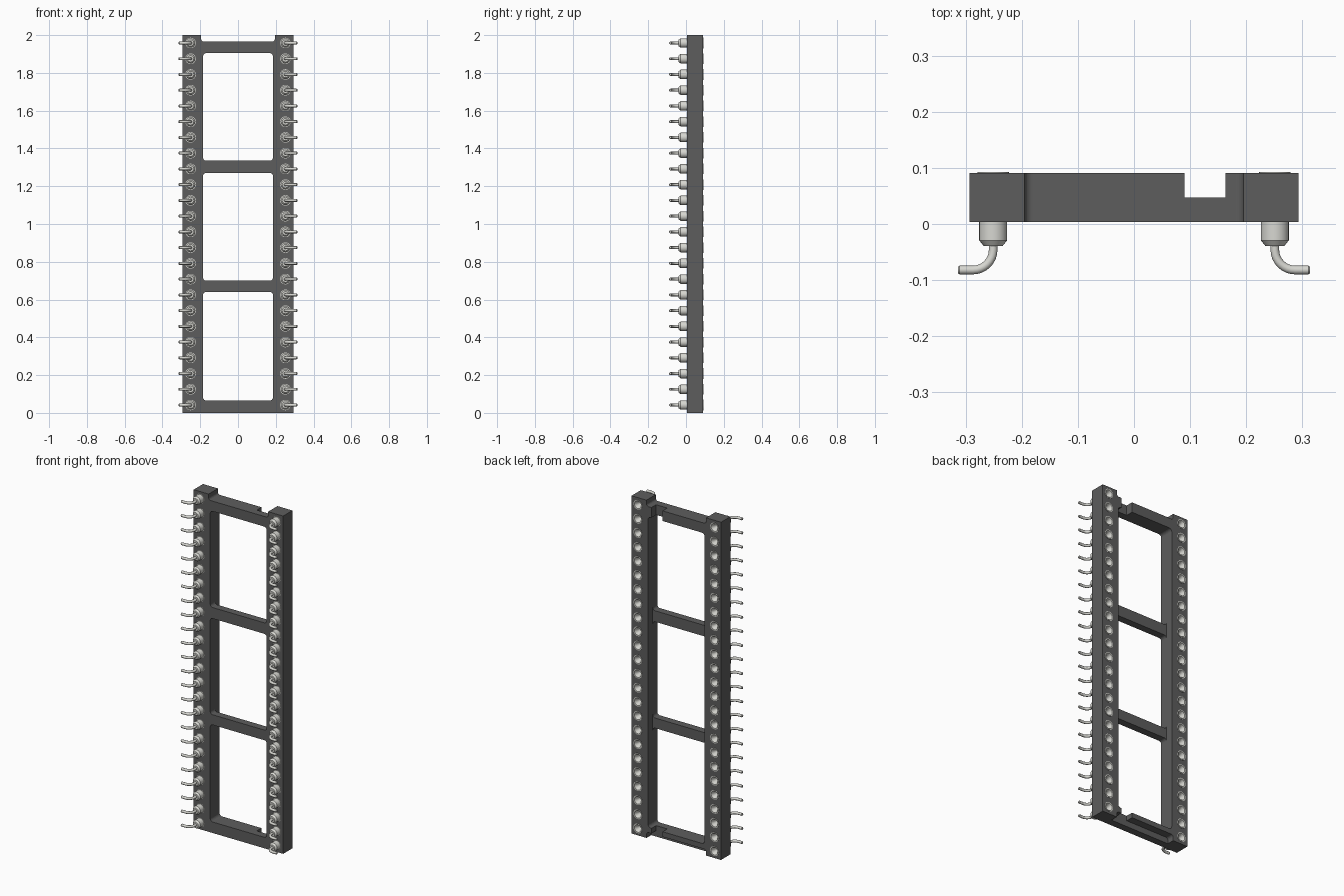
import bpy, bmesh
from math import sin, cos, pi

if "Cube" in bpy.data.objects:
    bpy.data.objects.remove(bpy.data.objects["Cube"])

FRONT, MID, BACK = 0.004, 0.047, 0.091
PIN_X, PITCH, COUNT = 0.251, 2 / 24, 24


def material(name, rgb):
    m = bpy.data.materials.new(name)
    m.diffuse_color = (*rgb, 1)
    m.use_nodes = True
    m.node_tree.nodes["Principled BSDF"].inputs["Base Color"].default_value = m.diffuse_color
    return m


dark = material("dark_plastic", (0.11, 0.11, 0.11))
metal = material("tin_metal", (0.68, 0.68, 0.64))


def add_object(name, bm, mat=None):
    bmesh.ops.recalc_face_normals(bm, faces=bm.faces)
    me = bpy.data.meshes.new(name)
    bm.to_mesh(me)
    bm.free()
    if mat:
        me.materials.append(mat)
    ob = bpy.data.objects.new(name, me)
    bpy.context.collection.objects.link(ob)
    return ob


def prism(name, pts, y0, y1, mat=None):
    """Extrude an x-z outline from y0 to y1."""
    bm = bmesh.new()
    f = bm.faces.new([bm.verts.new((x, y0, z)) for x, z in pts])
    ext = bmesh.ops.extrude_face_region(bm, geom=[f])["geom"]
    for v in ext:
        if isinstance(v, bmesh.types.BMVert):
            v.co.y = y1
    return add_object(name, bm, mat)


def arc(cx, cz, r, a0, a1, n=6):
    return [(cx + r * cos(a0 + (a1 - a0) * i / n), cz + r * sin(a0 + (a1 - a0) * i / n))
            for i in range(n + 1)]


def rounded(x0, x1, z0, z1, r):
    return (arc(x1 - r, z1 - r, r, 0, pi / 2) + arc(x0 + r, z1 - r, r, pi / 2, pi)
            + arc(x0 + r, z0 + r, r, pi, 1.5 * pi) + arc(x1 - r, z0 + r, r, 1.5 * pi, 2 * pi))


def box(x0, x1, z0, z1):
    return [(x0, z0), (x1, z0), (x1, z1), (x0, z1)]


def sweep(bm, rings, sides):
    """Tube through rings of (x, y, direction angle in the x-y plane, radius)."""
    prev = None
    for k, (x, y, d, r) in enumerate(rings):
        ring = []
        for i in range(sides):
            a = 2 * pi * i / sides
            ring.append(bm.verts.new((x - r * cos(a) * sin(d), y + r * cos(a) * cos(d), r * sin(a))))
        if prev:
            for i in range(sides):
                j = (i + 1) % sides
                bm.faces.new((prev[i], prev[j], ring[j], ring[i]))
        if k in (0, len(rings) - 1):
            bm.faces.new(ring)
        prev = ring


def cut(target, cutter):
    mod = target.modifiers.new("cut", 'BOOLEAN')
    mod.operation, mod.solver, mod.object = 'DIFFERENCE', 'EXACT', cutter
    bpy.context.view_layer.objects.active = target
    bpy.ops.object.modifier_apply(modifier=mod.name)
    bpy.data.objects.remove(cutter)


# Outer frame: slab with the long opening and end recesses
frame = prism("socket_frame", box(-0.293, 0.293, 0, 2), FRONT, BACK, dark)
cut(frame, prism("opening", rounded(-0.185, 0.185, 0.065, 1.905, 0.018), -0.1, 0.2))
cut(frame, prism("top_gap", rounded(-0.195, 0.195, 1.965, 2.1, 0.014), -0.1, 0.2))
cut(frame, prism("bottom_gap", rounded(-0.195, 0.195, -0.1, 0.035, 0.014), MID, 0.2))

# Orientation notches in both end bars
for z in (0.0, 1.93):
    cut(frame, prism("notch", box(0.09, 0.163, z - 0.05, z + 0.1), MID, 0.2))

# Pin holes
bm = bmesh.new()
for i in range(COUNT):
    for s in (-1, 1):
        n = len(bm.verts)
        sweep(bm, [(s * PIN_X, y, -pi / 2, 0.028) for y in (0.2, -0.1)], 24)
        bm.verts.ensure_lookup_table()
        for v in bm.verts[n:]:
            v.co.z += PITCH * (i + 0.5)
cut(frame, add_object("pin_holes", bm))

# Middle crossbars, filleted where they meet the rails
R = 0.016
for n, (z0, z1) in enumerate(((0.64, 0.70), (1.27, 1.335))):
    e = 0.185 - R
    pts = (arc(e, z0 - R, R, pi / 2, 0) + arc(e, z1 + R, R, 0, -pi / 2)
           + arc(-e, z1 + R, R, -pi / 2, -pi) + arc(-e, z0 - R, R, pi, pi / 2))
    prism(f"crossbar_{n + 1}", pts, FRONT, MID, dark)

# Contact pin: hollow sleeve with funnel mouth, plus a lead bent outwards
bm = bmesh.new()
sleeve = [(0.010, 0.03), (0.010, 0.062), (0.022, 0.093), (0.028, 0.093),
          (0.028, FRONT), (0.025, FRONT), (0.025, -0.029), (0.017, -0.039)]
sweep(bm, [(0, y, -pi / 2, r) for r, y in sleeve], 24)
W, B = 0.0077, 0.036
lead = [(0, -0.035, -pi / 2, W)]
for i in range(9):
    a = pi / 2 * i / 8
    lead.append((B - B * cos(a), -0.046 - B * sin(a), a - pi / 2, W))
lead += [(0.060, -0.082, 0, W), (0.063, -0.082, 0, W * 0.7)]
sweep(bm, lead, 12)
pin = add_object("contact_pin", bm, metal)
bpy.context.view_layer.objects.active = pin
pin.select_set(True)
bpy.ops.object.shade_smooth_by_angle(angle=0.6)
mesh = pin.data
bpy.data.objects.remove(pin)

# Two rows of pins, the left row turned to face outwards
for i in range(COUNT):
    for side, s in (("left", -1), ("right", 1)):
        ob = bpy.data.objects.new(f"{side}_pin_{i + 1}", mesh)
        ob.location = (s * PIN_X, 0, PITCH * (i + 0.5))
        ob.rotation_euler.y = 0 if s > 0 else pi
        bpy.context.collection.objects.link(ob)
